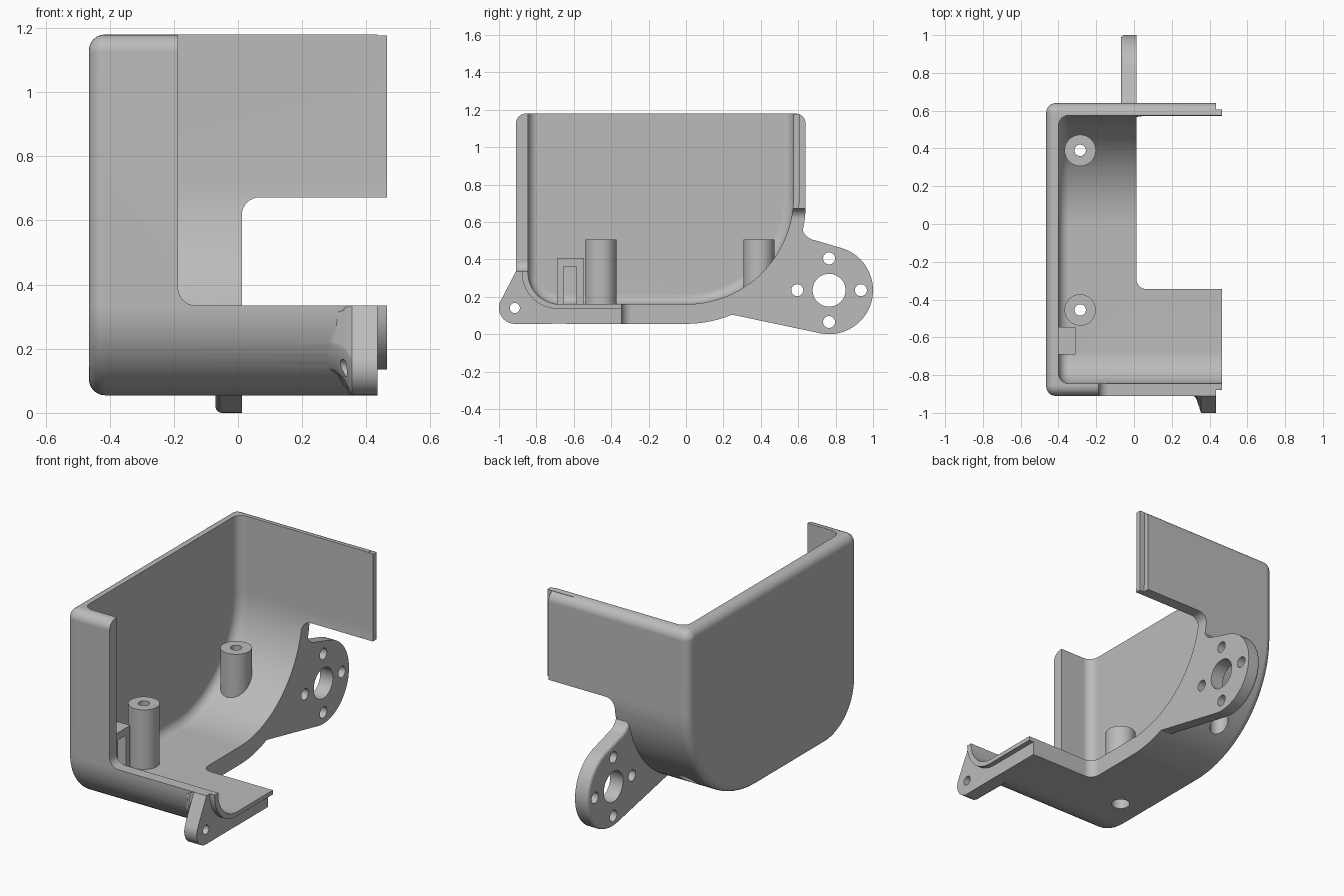
import bpy
import bmesh
from math import cos, sin, radians, hypot
from mathutils import Matrix

cube = bpy.data.objects.get("Cube")
if cube:
    bpy.data.objects.remove(cube, do_unlink=True)


def finish(name, bm):
    bmesh.ops.recalc_face_normals(bm, faces=bm.faces)
    mesh = bpy.data.meshes.new(name)
    bm.to_mesh(mesh)
    bm.free()
    obj = bpy.data.objects.new(name, mesh)
    bpy.context.collection.objects.link(obj)
    return obj


def arc(cy, cz, r, a0, a1, n=10):
    angles = [radians(a0 + (a1 - a0) * i / n) for i in range(n + 1)]
    return [(cy + r * cos(a), cz + r * sin(a)) for a in angles]


def loft(name, rings, bevel=0):
    """Join (x, side outline) rings into a solid; optionally round the first rim."""
    bm = bmesh.new()
    loops = [[bm.verts.new((x, y, z)) for y, z in pts] for x, pts in rings]
    n = len(loops[0])
    for a, b in zip(loops, loops[1:]):
        for i in range(n):
            j = (i + 1) % n
            bm.faces.new((a[i], a[j], b[j], b[i]))
    cap = bm.faces.new(loops[0])
    bm.faces.new(loops[-1])
    bmesh.ops.recalc_face_normals(bm, faces=bm.faces)
    if bevel:
        bmesh.ops.bevel(bm, geom=list(cap.edges), offset=bevel, segments=6,
                        profile=0.5, affect='EDGES')
    return finish(name, bm)


def box(name, lo, hi, round_test=None, r=0.055):
    """Box between two corners; edges whose midpoint passes the test get rounded."""
    bm = bmesh.new()
    bmesh.ops.create_cube(bm, size=1)
    for v in bm.verts:
        v.co = [lo[i] if v.co[i] < 0 else hi[i] for i in range(3)]
    if round_test:
        edges = [e for e in bm.edges
                 if round_test((e.verts[0].co + e.verts[1].co) / 2)]
        bmesh.ops.bevel(bm, geom=edges, offset=r, segments=8, profile=0.5,
                        affect='EDGES')
    return finish(name, bm)


def cylinder(name, r, axis, a, b, u, v):
    """Cylinder along x at (y, z) = (u, v), or along z at (x, y) = (u, v)."""
    bm = bmesh.new()
    bmesh.ops.create_cone(bm, cap_ends=True, segments=40, radius1=r, radius2=r,
                          depth=b - a)
    mid = (a + b) / 2
    if axis == 'X':
        m = Matrix.Translation((mid, u, v)) @ Matrix.Rotation(radians(90), 4, 'Y')
    else:
        m = Matrix.Translation((u, v, mid))
    bmesh.ops.transform(bm, matrix=m, verts=bm.verts)
    return finish(name, bm)


def combine(target, other, op):
    mod = target.modifiers.new("combine", 'BOOLEAN')
    mod.operation, mod.solver, mod.object = op, 'EXACT', other
    bpy.context.view_layer.objects.active = target
    bpy.ops.object.modifier_apply(modifier=mod.name)
    bpy.data.objects.remove(other, do_unlink=True)


def side_profile(front, back, floor, top, r_front, r_back, r_top):
    """Tub outline: small front corner, large sweeping back corner."""
    pts = arc(front + r_front, floor + r_front, r_front, 180, 270, 14)
    pts += arc(back - r_back, floor + r_back, r_back, 270, 360, 28)
    if r_top:
        pts += arc(back - r_top, top - r_top, r_top, 0, 90, 6)
        pts += arc(front + r_top, top - r_top, r_top, 90, 180, 6)
    else:
        pts += [(back, top), (front, top)]
    return pts


# Outer body with a rounded side rim
outer = side_profile(-0.91, 0.64, 0.055, 1.18, 0.28, 0.64, 0.055)
case = loft("case_shell", [(-0.465, outer), (0.435, outer)], bevel=0.05)

# Thin joining lip that stands out of the open side
lip = side_profile(-0.878, 0.607, 0.135, 1.177, 0.195, 0.6, 0)
combine(case, loft("joining_lip", [(0.3, lip), (0.465, lip)]), 'UNION')

# Round mounting plate at the back
plate = [(0.21, 0.112)] + arc(0.765, 0.235, 0.235, -101, 73, 36)
plate += [(0.69, 0.502)] + arc(0.705, 0.588, 0.088, 255, 180, 8)
plate += [(0.615, 0.65), (0.45, 0.4)]
combine(case, loft("mounting_plate", [(-0.07, plate), (0.05, plate)], bevel=0.02), 'UNION')

# Screw lug at the front, flaring into the body
lug = [(-0.91, 0.334)] + arc(-0.915, 0.14, 0.085, 152, 270, 14)
lug += [(-0.63, 0.056), (-0.7, 0.25), (-0.87, 0.334)]


def blend(t):
    """Pull the lug outline in towards the body's front corner."""
    cy, cz, r = -0.63, 0.335, 0.275
    result = []
    for y, z in lug:
        d = hypot(y - cy, z - cz)
        k = 1 if d <= r else t + (1 - t) * r / d
        result.append((cy + (y - cy) * k, cz + (z - cz) * k))
    return result


rings = [(0.27, blend(0)), (0.305, blend(0.12)), (0.33, blend(0.4)),
         (0.345, blend(0.75)), (0.355, lug), (0.435, lug)]
combine(case, loft("screw_lug", rings), 'UNION')

# Inner cavity, leaving the screw posts and the small clip frame standing
inner = side_profile(-0.845, 0.575, 0.16, 1.4, 0.17, 0.575, 0)
cavity = loft("cavity", [(-0.4, inner), (0.7, inner)], bevel=0.055)
posts = [(-0.285, 0.39), (-0.285, -0.455)]
for px, py in posts:
    combine(cavity, cylinder("screw_post", 0.083, 'Z', -0.2, 0.505, px, py), 'DIFFERENCE')
frame = box("clip_frame", (-0.5, -0.69, -0.1), (-0.31, -0.545, 0.405))
recess = box("clip_recess", (-0.6, -0.655, -0.2), (-0.2, -0.585, 0.362))
combine(frame, recess, 'DIFFERENCE')
combine(cavity, frame, 'DIFFERENCE')
combine(case, cavity, 'DIFFERENCE')

# Opening in the front wall
combine(case, box("front_opening", (-0.187, -1.2, 0.335), (0.8, -0.7, 1.6),
                  lambda m: m.x < -0.1 and m.z < 0.4), 'DIFFERENCE')

# Opening in the floor and lower back wall
combine(case, box("floor_opening", (0.012, -0.345, -0.5), (0.8, 1.3, 0.672),
                  lambda m: m.x < 0.1 and (m.y < -0.3 or m.z > 0.6)), 'DIFFERENCE')

# Screw holes and countersinks through the posts
for px, py in posts:
    for r, top in ((0.03, 0.7), (0.05, 0.38)):
        combine(case, cylinder("post_hole", r, 'Z', -0.2, top, px, py), 'DIFFERENCE')

# Plate holes: one large, four small around it
holes = [(0.088, 0.765, 0.235)]
holes += [(0.032, y, z) for y, z in arc(0.765, 0.235, 0.17, 0, 270, 3)]
for r, y, z in holes:
    combine(case, cylinder("plate_hole", r, 'X', -0.2, 0.2, y, z), 'DIFFERENCE')
combine(case, cylinder("lug_hole", 0.027, 'X', 0.2, 0.6, -0.915, 0.14), 'DIFFERENCE')

# Plain grey material and shading
grey = bpy.data.materials.new("plain_grey")
grey.use_nodes = True
color = (0.5, 0.5, 0.5, 1)
grey.diffuse_color = color
grey.node_tree.nodes["Principled BSDF"].inputs["Base Color"].default_value = color
case.data.materials.clear()
case.data.materials.append(grey)
for poly in case.data.polygons:
    poly.material_index = 0

bpy.ops.object.select_all(action='DESELECT')
case.select_set(True)
bpy.context.view_layer.objects.active = case
bpy.ops.object.shade_smooth_by_angle(angle=radians(30))
weighted = case.modifiers.new("weighted_normals", 'WEIGHTED_NORMAL')
weighted.keep_sharp = True
